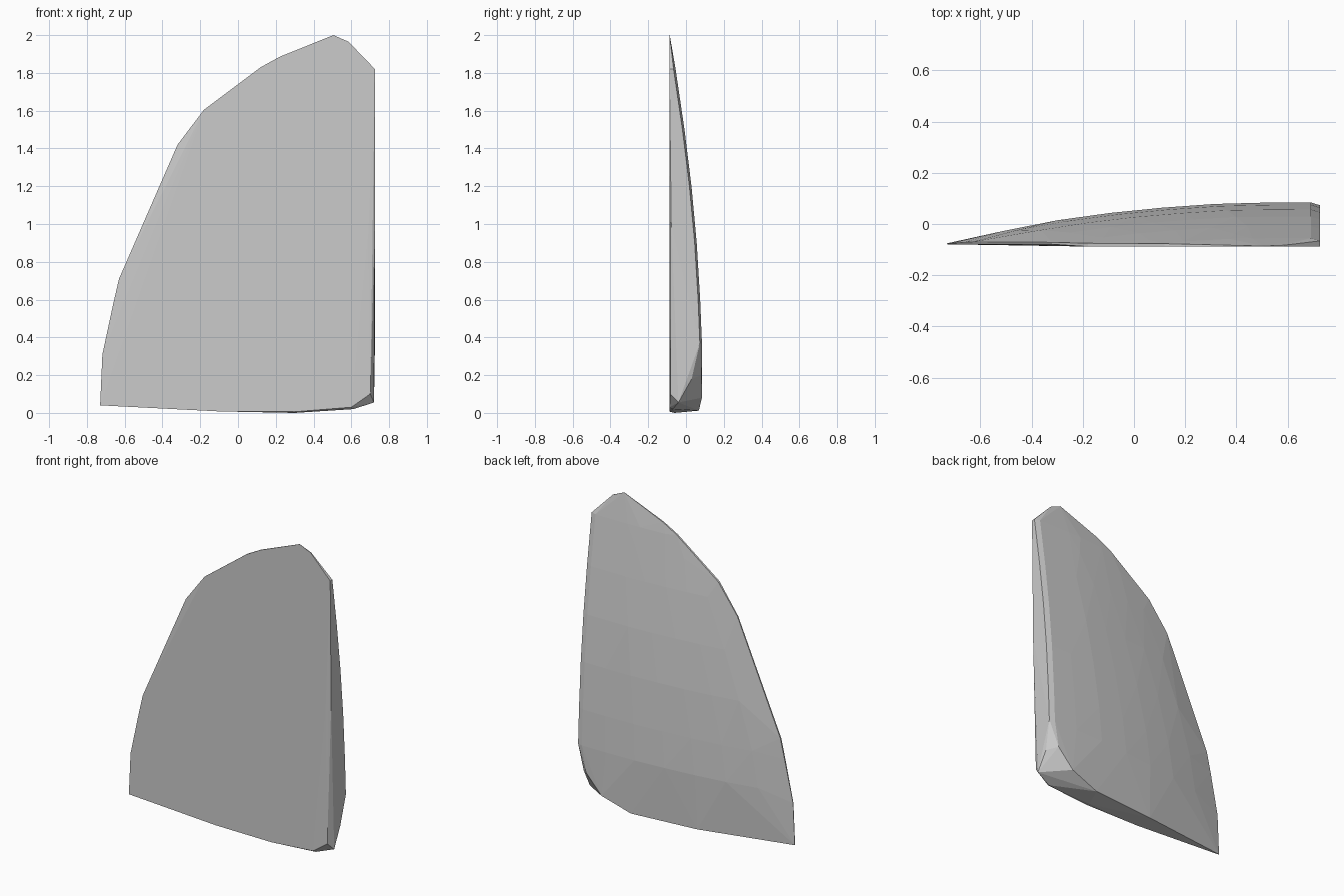
import bpy, bmesh

if "Cube" in bpy.data.objects:
    bpy.data.objects.remove(bpy.data.objects["Cube"])

# Helper: piecewise-linear lookup
def lerp(table, t):
    for (a, va), (b, vb) in zip(table, table[1:]):
        if t <= b:
            return va + (vb - va) * max(0, t - a) / (b - a)
    return table[-1][1]

# Outline of the flat front: left/top edge, then the clipped right and bottom edge
left = [(-.73, .04), (-.718, .31), (-.66, .58), (-.63, .71), (-.32, 1.42),
        (-.18, 1.605), (.12, 1.83), (.22, 1.885), (.505, 2.0)]
right = [(.585, 1.965), (.725, 1.82)]

# Bulge of the back across the width and up the height
across = [(-.73, -.075), (-.4, .002), (-.2, .034), (0, .058), (.2, .075),
          (.4, .087), (.69, .088), (.725, .077)]
upward = [(0, .088), (.4, .084), (.8, .066), (1.2, .029), (1.5, -.008),
          (1.82, -.055), (2, -.089)]

def back_y(x, z):
    return max(-.086, lerp(across, x) + lerp(upward, z) - .088)

pts = []
# Thin rim: front and back points along the outline
for x, z in left + right:
    pts += [(x, -.079 if x < -.3 else -.088, z), (x, back_y(x, z), z)]

# Domed back surface
edge = [(z, x) for x, z in left]
for z in (.37, .6, .9, 1.2, 1.5, 1.7, 1.82):
    x0 = lerp(edge, z)
    for i in range(1, 8):
        x = x0 + (.725 - x0) * i / 7
        pts.append((x, back_y(x, z), z))
    pts.append((.69, back_y(.69, z), z))

# Chamfered lower corner, bottom edge and right front edge
pts += [(.715, .03, .18), (.66, .083, .2), (.55, .084, .08), (.35, .068, .012),
        (-.1, .028, .014), (.72, -.04, .055), (.61, -.07, .02), (.3, -.06, 0),
        (-.1, -.084, .008), (.3, -.086, .006), (.6, -.087, .03),
        (.69, -.087, .95), (.70, -.082, .1), (.725, -.078, 1.0)]

bm = bmesh.new()
for p in pts:
    bm.verts.new(p)
res = bmesh.ops.convex_hull(bm, input=bm.verts)
loose = [v for v in bm.verts if not v.link_faces]
bmesh.ops.delete(bm, geom=loose, context='VERTS')
bmesh.ops.recalc_face_normals(bm, faces=bm.faces)
mesh = bpy.data.meshes.new("curved_panel")
bm.to_mesh(mesh)
bm.free()
panel = bpy.data.objects.new("curved_panel", mesh)
bpy.context.collection.objects.link(panel)
